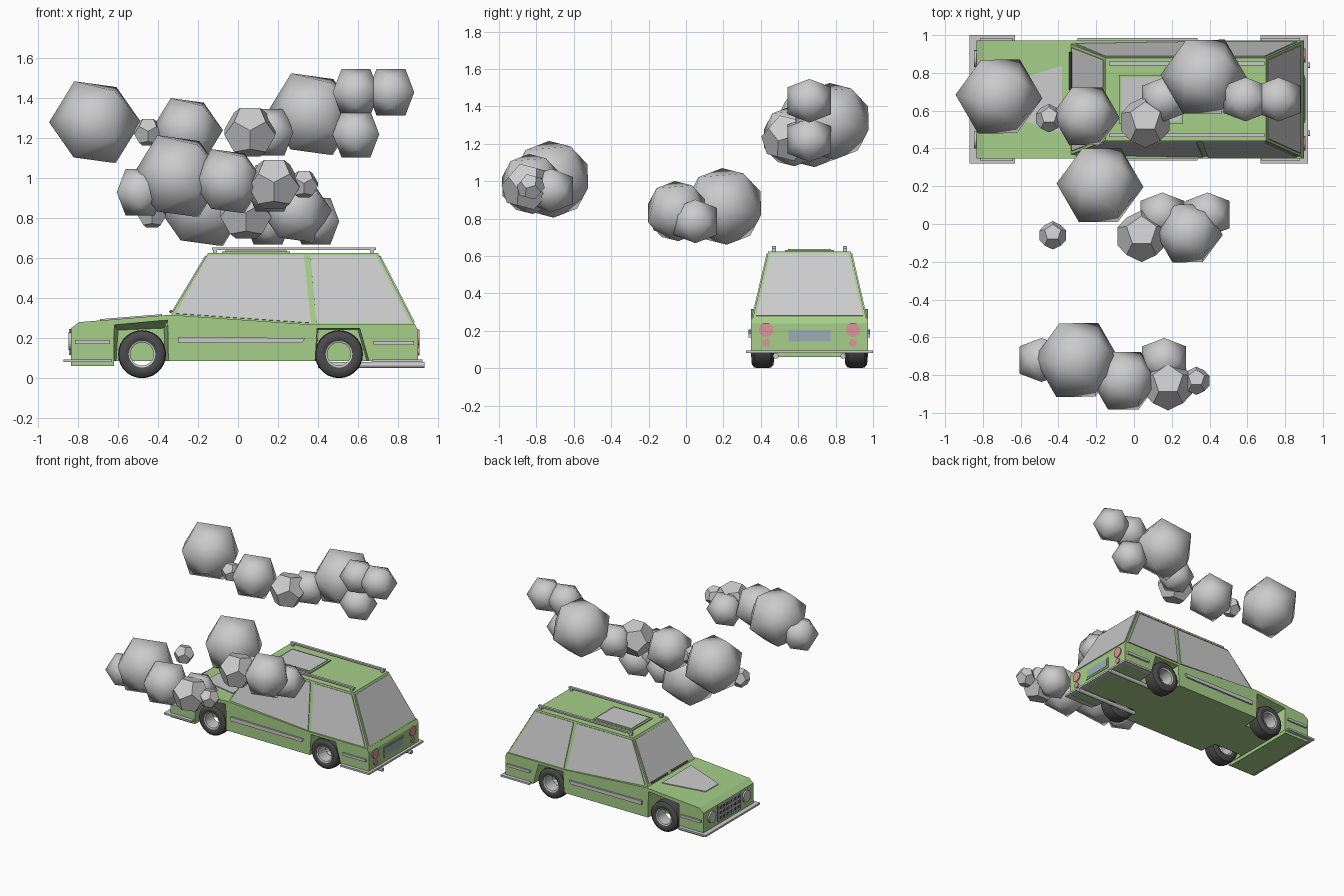
import bpy, bmesh
from math import pi, cos, sin, sqrt
from mathutils import Vector

if "Cube" in bpy.data.objects:
    bpy.data.objects.remove(bpy.data.objects["Cube"])

CY = 0.66          # centre line of the car
PHI = (1 + sqrt(5)) / 2


def material(name, rgb):
    m = bpy.data.materials.new(name)
    m.diffuse_color = (*rgb, 1)
    m.use_nodes = True
    m.node_tree.nodes["Principled BSDF"].inputs["Base Color"].default_value = m.diffuse_color
    return m


GREEN = material("green_paint", (0.38, 0.62, 0.25))
PINK = material("light_red", (0.73, 0.31, 0.33))
BLUE = material("plate_blue", (0.33, 0.42, 0.47))
DARK = material("rubber", (0.07, 0.07, 0.07))


def finish(name, bm, mat=None):
    bmesh.ops.recalc_face_normals(bm, faces=bm.faces)
    me = bpy.data.meshes.new(name)
    bm.to_mesh(me)
    bm.free()
    ob = bpy.data.objects.new(name, me)
    bpy.context.collection.objects.link(ob)
    if mat:
        me.materials.append(mat)
    return ob


def hull(name, pts, mat=None):
    bm = bmesh.new()
    for p in pts:
        bm.verts.new(p)
    bmesh.ops.convex_hull(bm, input=bm.verts)
    bmesh.ops.dissolve_limit(bm, angle_limit=0.01, verts=bm.verts, edges=bm.edges)
    return finish(name, bm, mat)


def box(name, x, y, z, mat=None):
    return hull(name, [(a, CY + b, c) for a in x for b in y for c in z], mat)


def prism(name, profile, y0, y1, mat=None):
    """Extrude an x-z profile between two y positions."""
    bm = bmesh.new()
    f = bm.faces.new([bm.verts.new((x, CY + y0, z)) for x, z in profile])
    ext = bmesh.ops.extrude_face_region(bm, geom=[f])["geom"]
    bmesh.ops.translate(bm, vec=(0, y1 - y0, 0),
                        verts=[v for v in ext if isinstance(v, bmesh.types.BMVert)])
    return finish(name, bm, mat)


def panel(name, pts, mat=None, t=0.012):
    """Flat polygon with thickness either side."""
    bm = bmesh.new()
    bm.faces.new([bm.verts.new((x, CY + y, z)) for x, y, z in pts])
    ob = finish(name, bm, mat)
    s = ob.modifiers.new("thick", "SOLIDIFY")
    s.thickness, s.offset = t, 0
    return ob


def rod(name, x0, x1, y, z, r, mat=None, n=20):
    ring = [(r * cos(2 * pi * i / n), r * sin(2 * pi * i / n)) for i in range(n)]
    return hull(name, [(x, CY + y + a, z + b) for x in (x0, x1) for a, b in ring], mat)


# Lower body with hood
body = prism("body", [(-.835, .06), (-.835, .25), (-.795, .28), (-.35, .316), (-.33, .316),
                      (.37, .268), (.885, .268), (.9, .24), (.9, .085), (-.62, .085),
                      (-.62, .06)], -.312, .312, GREEN)

# Wheel wells, narrowing inwards
wells = {"front": ([(-.62, .0), (-.62, .27), (-.35, .295), (-.345, .0)],
                   [(-.615, .0), (-.6, .24), (-.37, .25), (-.36, .0)]),
         "rear": ([(.38, .0), (.395, .25), (.61, .25), (.68, .0)],
                  [(.385, .0), (.4, .24), (.6, .24), (.67, .0)])}
for end, (outer, inner) in wells.items():
    for s in (-1, 1):
        c = hull(end + "_well_cutter",
                 [(x, CY + s * .33, z) for x, z in outer] +
                 [(x, CY + s * .175, z) for x, z in inner])
        c.hide_render = True
        c.hide_set(True)
        b = body.modifiers.new("well", "BOOLEAN")
        b.operation, b.object, b.solver = "DIFFERENCE", c, "EXACT"

# Cabin: tapered block
def half(z):
    return .22 + (.625 - z) * .232

def front_x(z):
    return -.15 - (.625 - z) * .597

def rear_x(z):
    return .70 + (.625 - z) * .514

hull("cabin", [(f(z), CY + s * half(z), z) for f in (front_x, rear_x)
               for z in (.262, .625) for s in (-1, 1)], GREEN)

# Windows
side_windows = [[(-.31, .322), (-.15, .612), (.33, .612), (.365, .275)],
                [(.392, .275), (.362, .612), (.69, .612), (.862, .275)]]
for s in (-1, 1):
    for i, w in enumerate(side_windows):
        panel("side_window", [(x, s * half(z), z) for x, z in w])
for name, f, lo in (("windshield", front_x, .33), ("rear_window", rear_x, .278)):
    panel(name, [(f(z), s * (half(z) - .015), z)
                 for z, s in ((lo, -1), (lo, 1), (.61, 1), (.61, -1))])

# Roof fittings and hood panel
box("sunroof_frame", (-.08, .26), (-.13, .13), (.62, .633), GREEN)
box("sunroof", (-.065, .245), (-.115, .115), (.62, .638))
for s in (-1, 1):
    y = sorted((s * .18, s * .2))
    box("roof_rail", (-.13, .69), y, (.641, .653))
    for x in (-.115, .67):
        box("rail_post", (x - .01, x + .01), y, (.62, .645))
panel("hood_panel", [(-.38, -.18, .314), (-.38, .18, .314), (-.69, .08, .289), (-.69, -.08, .289)])
for y in (-.2, .05):
    panel("wiper", [(-.34, y, .328), (-.34, y + .2, .328), (-.33, y + .2, .338), (-.33, y, .338)], DARK)

# Side trim strips
trims = [[(-.3, .175), (-.3, .207), (.335, .2), (.32, .175)],
         [(-.815, .17), (-.815, .19), (-.64, .19), (-.64, .17)],
         [(.68, .165), (.675, .185), (.88, .185), (.88, .165)]]
for s in (-1, 1):
    for t in trims:
        prism("side_trim", t, s * .305, s * .325)

# Bumpers: wrap-around thin plates
for name, x_end, x_in in (("front_bumper", -.872, -.63), ("rear_bumper", .922, .67)):
    d = .04 if x_end < 0 else -.03
    box(name, sorted((x_end, x_end + d)), (-.34, .34), (.08, .094))
    for s in (-1, 1):
        box(name + "_wing", sorted((x_end, x_in)), sorted((s * .3, s * .34)), (.08, .094))

# Grille and headlights
box("grille", (-.84, -.83), (-.14, .14), (.115, .245), DARK)
for i in range(7):
    y = -.132 + i * .044
    box("grille_bar", (-.845, -.83), (y - .006, y + .006), (.115, .245))
for i in range(4):
    z = .121 + i * .04
    box("grille_slat", (-.845, -.83), (-.14, .14), (z - .006, z + .006))

# Lamps, exhausts
for s in (-1, 1):
    rod("headlight", -.847, -.83, s * .215, .185, .045)
    rod("tail_light", .89, .908, s * .232, .205, .038, PINK)
    rod("reverse_light", .89, .908, s * .232, .135, .021, PINK)
    rod("exhaust", .4, .932, s * .18, .065, .015, None, 12)

# Number plate
box("plate_frame", (.89, .905), (-.125, .125), (.13, .215), GREEN)
box("plate", (.89, .908), (-.112, .112), (.143, .205), BLUE)


# Wheels: lathed tyre and thin rim
def ring(name, x, y, z, profile, mat=None, n=28):
    bm = bmesh.new()
    loops = [[bm.verts.new((x + r * cos(2 * pi * i / n), CY + y + w, z + r * sin(2 * pi * i / n)))
              for r, w in profile] for i in range(n)]
    k = len(profile)
    for i in range(n):
        a, b = loops[i], loops[(i + 1) % n]
        for j in range(k):
            bm.faces.new((a[j], a[(j + 1) % k], b[(j + 1) % k], b[j]))
    ob = finish(name, bm, mat)
    for o in bpy.context.selected_objects:
        o.select_set(False)
    bpy.context.view_layer.objects.active = ob
    ob.select_set(True)
    bpy.ops.object.shade_smooth_by_angle(angle=.7)


for x in (-.48, .505):
    for s in (-1, 1):
        ring("tyre", x, s * .25, .12, [(.064, -.05), (.08, -.06), (.1, -.058), (.116, -.045), (.12, -.02),
                                       (.12, .02), (.116, .045), (.1, .058), (.08, .06), (.064, .05)], DARK)
        ring("rim", x, s * .25, .12, [(.058, -.048), (.067, -.052), (.067, .052), (.058, .048)])


# Clouds: smooth icosahedra (puffs) and flat dodecahedra (chunks)
def solid(name, centre, r, rot, dodeca):
    a, b = (1 / PHI, PHI) if dodeca else (1, PHI)
    pts = []
    for s in (-1, 1):
        for t in (-1, 1):
            p = (s * a, 0, t * b)
            pts += [p, (p[2], p[0], 0), (0, p[2], p[0])]
            if dodeca:
                pts += [(s, t, -1), (s, t, 1)]
    ob = hull(name, [Vector(p).normalized() * r for p in pts])
    ob.location, ob.rotation_euler = centre, rot
    if not dodeca:
        ob.data.polygons.foreach_set("use_smooth", [True] * len(ob.data.polygons))


# each entry: x, y, z, radius
puffs = [(-.715, .675, 1.28, .23), (-.255, .57, 1.24, .18), (.16, .66, 1.23, .137),
         (.37, .78, 1.32, .23), (.59, .66, 1.43, .137), (.765, .66, 1.43, .137), (.59, .66, 1.22, .137),
         (-.18, .205, .865, .23), (.29, -.05, .84, .18), (.15, .05, .785, .137), (.39, .05, .785, .137),
         (-.3, -.72, 1.01, .23), (-.05, -.83, .985, .18), (-.49, -.72, .93, .137), (.16, -.72, .95, .137)]
chunks = [(-.45, .56, 1.23, .075), (.06, .54, 1.23, .137), (.04, -.065, .82, .137),
          (-.43, -.06, .82, .075), (.18, -.85, .97, .137), (.33, -.83, .97, .075)]
for x, y, z, r in puffs:
    solid("cloud_puff", (x, y, z), r, (-.2, .12, .5) if r > .15 else (0, 0, 0), False)
for x, y, z, r in chunks:
    solid("cloud_chunk", (x, y, z), r, (.3, 0, 0), True)
